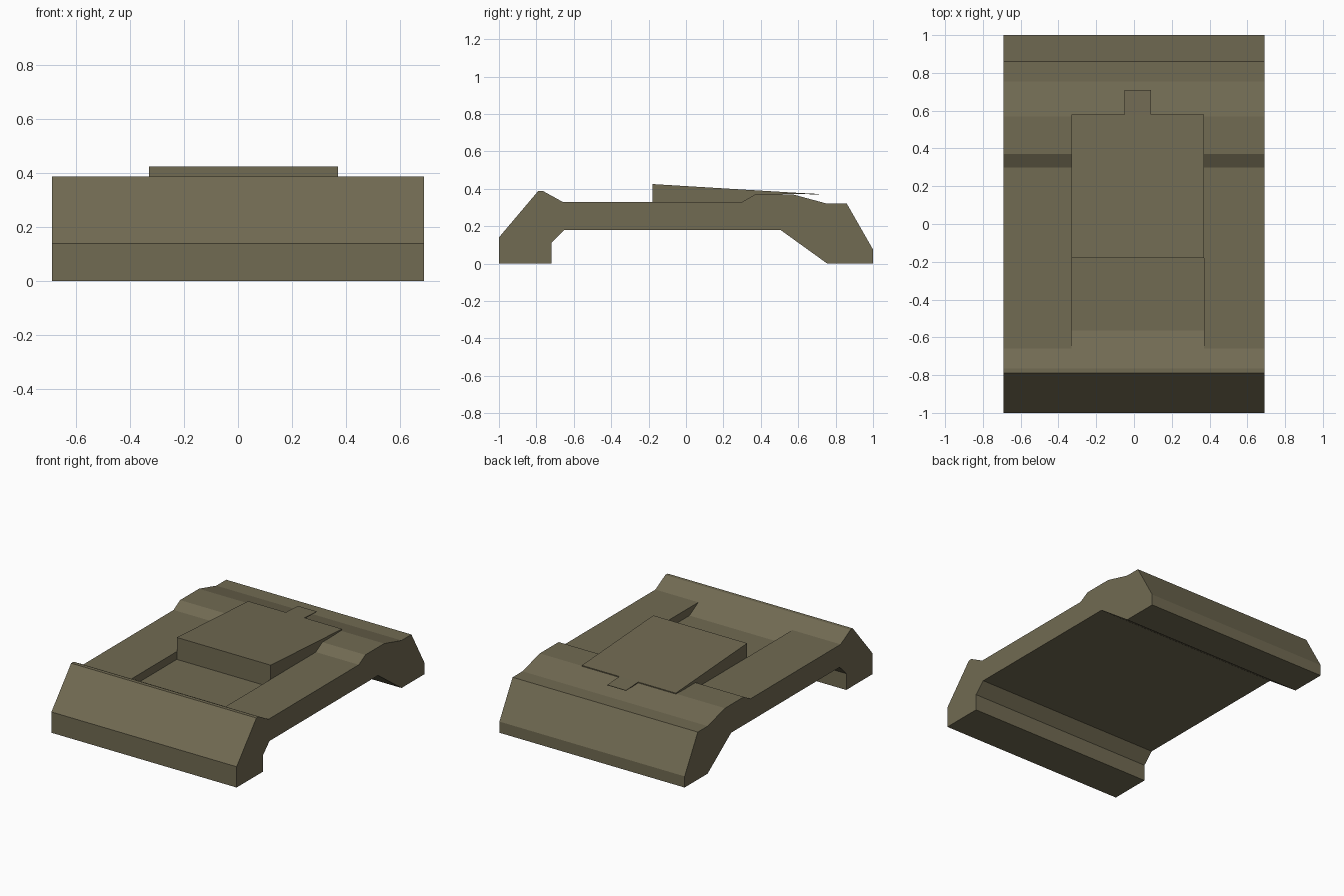
import bpy, bmesh

if "Cube" in bpy.data.objects:
    bpy.data.objects.remove(bpy.data.objects["Cube"])

olive = bpy.data.materials.new("olive_drab")
olive.diffuse_color = (0.165, 0.145, 0.085, 1)
olive.use_nodes = True
olive.node_tree.nodes["Principled BSDF"].inputs["Base Color"].default_value = olive.diffuse_color


def prism(name, profile, x0, x1):
    """Extrude a side (y, z) profile along x."""
    bm = bmesh.new()
    face = bm.faces.new([bm.verts.new((x0, y, z)) for y, z in profile])
    ext = bmesh.ops.extrude_face_region(bm, geom=[face])
    moved = [v for v in ext["geom"] if isinstance(v, bmesh.types.BMVert)]
    bmesh.ops.translate(bm, verts=moved, vec=(x1 - x0, 0, 0))
    bmesh.ops.recalc_face_normals(bm, faces=bm.faces)
    mesh = bpy.data.meshes.new(name)
    bm.to_mesh(mesh)
    bm.free()
    mesh.materials.append(olive)
    obj = bpy.data.objects.new(name, mesh)
    bpy.context.collection.objects.link(obj)
    return obj


# Main bridge-shaped body
body = prism("body", [
    (-1, 0), (-1, 0.14), (-0.79, 0.388), (-0.765, 0.388), (-0.66, 0.33),
    (0.30, 0.33), (0.37, 0.37), (0.57, 0.37), (0.755, 0.32), (0.86, 0.32),
    (1, 0.075), (1, 0), (0.755, 0), (0.505, 0.18), (-0.65, 0.18),
    (-0.72, 0.11), (-0.72, 0)], -0.69, 0.69)

# Recess in the deck, with a ramp at its front end
cutter = prism("recess_cutter", [
    (-0.66, 0.33), (-0.565, 0.277), (0.29, 0.277), (0.29, 0.5), (-0.66, 0.5)],
    -0.33, 0.37)
cut = body.modifiers.new("recess", 'BOOLEAN')
cut.operation = 'DIFFERENCE'
cut.solver = 'EXACT'
cut.object = cutter
bpy.context.view_layer.objects.active = body
bpy.ops.object.modifier_apply(modifier=cut.name)
bpy.data.objects.remove(cutter)

# Sloping lid filling the back of the recess
prism("lid", [(-0.18, 0.277), (-0.18, 0.425), (0.58, 0.379), (0.58, 0.373),
              (0.37, 0.365), (0.29, 0.277)], -0.33, 0.37)

# Thin latch tab on the lid's back edge
prism("latch_tab", [(0.58, 0.373), (0.58, 0.379), (0.71, 0.372), (0.71, 0.369)],
      -0.05, 0.09)
